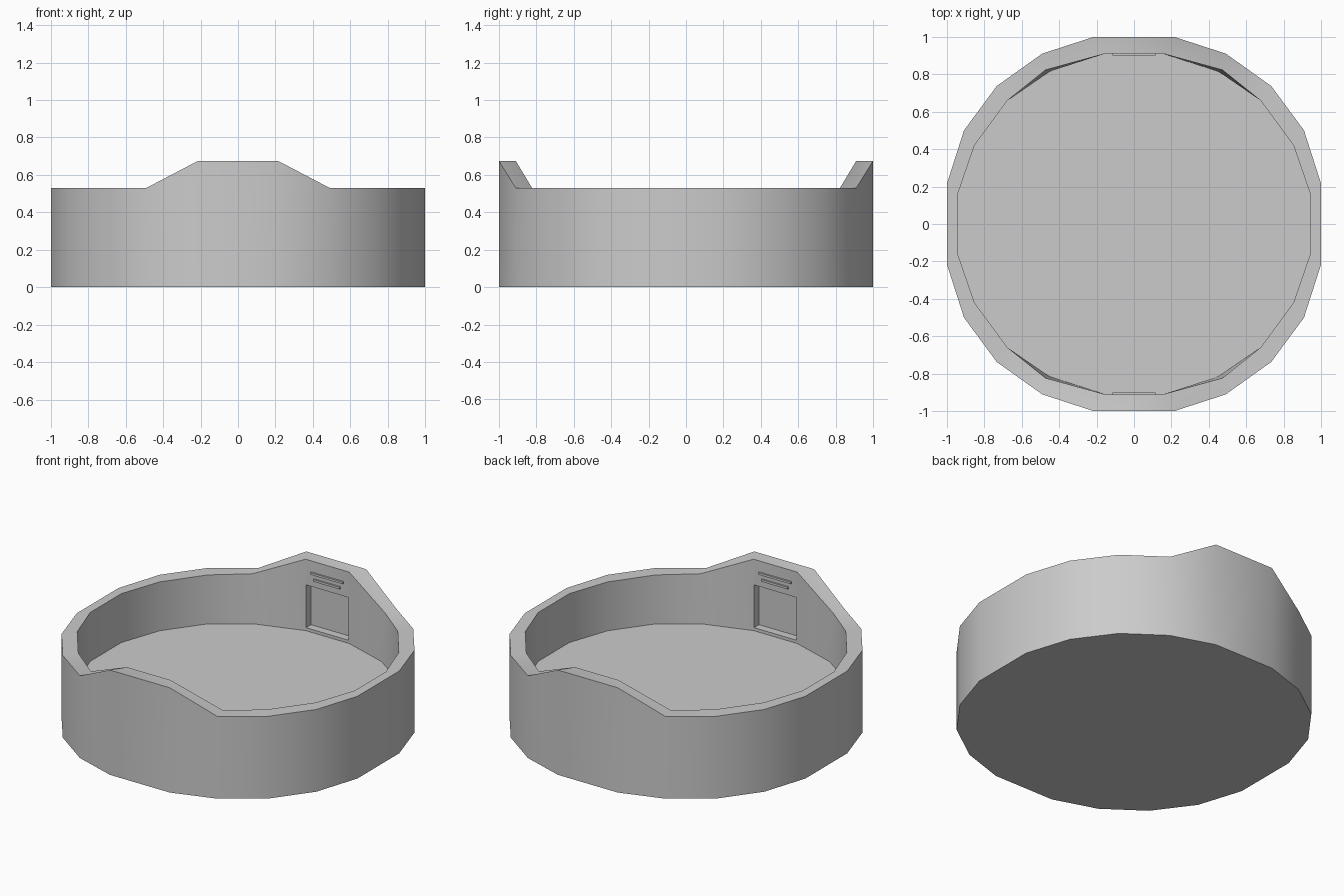
import bpy, bmesh, math

if "Cube" in bpy.data.objects:
    bpy.data.objects.remove(bpy.data.objects["Cube"])

WALL_H, HUMP_H, FLOOR_H = 0.53, 0.675, 0.215

# One quadrant of each outline, running from the side towards the back
OUTER = [(1.0, 0.213), (0.908, 0.5), (0.733, 0.737), (0.49, 0.91), (0.213, 1.0)]
RIM = [(0.942, 0.158), (0.852, 0.42), (0.676, 0.66), (0.472, 0.823), (0.155, 0.91)]
FLOOR = [(0.942, 0.158), (0.852, 0.42), (0.676, 0.66), (0.45, 0.815), (0.155, 0.91)]
TOPS = [WALL_H] * 4 + [HUMP_H]


def full_ring(quadrant, heights):
    """Mirror a quadrant into a closed counter-clockwise ring of 20 points."""
    q = [(x, y, z) for (x, y), z in zip(quadrant, heights)]
    back = q + [(-x, y, z) for x, y, z in reversed(q)]
    return back + [(-x, -y, z) for x, y, z in back]


def box(name, size, loc):
    bpy.ops.mesh.primitive_cube_add(size=1, location=loc)
    ob = bpy.context.object
    ob.name = name
    ob.scale = size
    bpy.ops.object.transform_apply(location=False, rotation=False, scale=True)
    return ob


# Bowl: outer wall, sloping rim, inner wall, floor and underside
bm = bmesh.new()
rings = [[bm.verts.new(p) for p in full_ring(*r)] for r in (
    (OUTER, [0] * 5), (OUTER, TOPS), (RIM, TOPS), (FLOOR, [FLOOR_H] * 5))]
for a, b in zip(rings, rings[1:]):
    n = len(a)
    for i in range(n):
        j = (i + 1) % n
        bm.faces.new((a[i], a[j], b[j], b[i]))
bm.faces.new(list(reversed(rings[0])))
bm.faces.new(rings[-1])
bmesh.ops.recalc_face_normals(bm, faces=bm.faces)
mesh = bpy.data.meshes.new("arena_wall")
bm.to_mesh(mesh)
bm.free()
wall = bpy.data.objects.new("arena_wall", mesh)
bpy.context.collection.objects.link(wall)

for side, label in ((1, "back"), (-1, "front")):
    # Recessed doorway under each raised section
    cutter = box("doorway_cutter", (0.304, 0.1, 0.275), (0, side * 0.91, 0.3725))
    cutter.hide_render = True
    mod = wall.modifiers.new("doorway", 'BOOLEAN')
    mod.operation = 'DIFFERENCE'
    mod.solver = 'EXACT'
    mod.object = cutter
    bpy.context.view_layer.objects.active = wall
    bpy.ops.object.modifier_apply(modifier=mod.name)
    bpy.data.objects.remove(cutter, do_unlink=True)
    # Thin trim bars above the doorway
    for tag, width, z in (("upper", 0.23, 0.597), ("lower", 0.19, 0.558)):
        box(f"{label}_{tag}_trim", (width, 0.02, 0.014), (0, side * 0.91, z))

# Smooth round walls with crisp rims
bpy.ops.object.select_all(action='DESELECT')
wall.select_set(True)
bpy.context.view_layer.objects.active = wall
bpy.ops.object.shade_smooth_by_angle(angle=math.radians(30))
